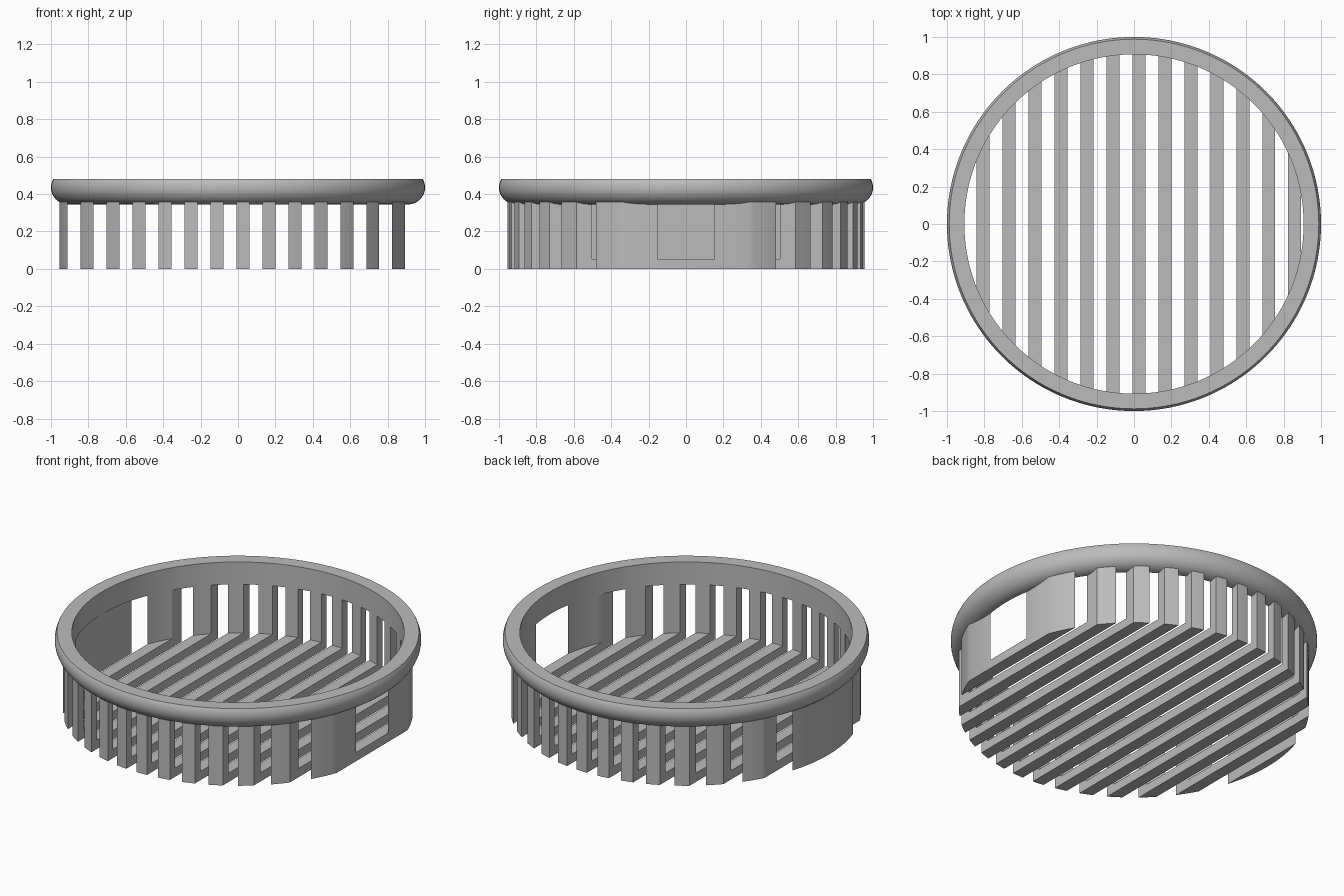
import bpy, bmesh, math
from mathutils import Matrix, Vector

SEGMENTS = 160
INNER, OUTER = 0.907, 0.955
PITCH, SLOT = 0.1388, 0.0695

if "Cube" in bpy.data.objects:
    bpy.data.objects.remove(bpy.data.objects["Cube"])

grey = bpy.data.materials.new("grey")
grey.use_nodes = True
grey.diffuse_color = (0.5, 0.5, 0.5, 1)
grey.node_tree.nodes["Principled BSDF"].inputs["Base Color"].default_value = grey.diffuse_color


def make_object(name, bm):
    bmesh.ops.recalc_face_normals(bm, faces=bm.faces)
    mesh = bpy.data.meshes.new(name)
    bm.to_mesh(mesh)
    bm.free()
    mesh.materials.append(grey)
    obj = bpy.data.objects.new(name, mesh)
    bpy.context.collection.objects.link(obj)
    return obj


def activate(obj):
    bpy.ops.object.select_all(action='DESELECT')
    obj.select_set(True)
    bpy.context.view_layer.objects.active = obj


def cylinder(name, radius, bottom, top):
    bm = bmesh.new()
    bmesh.ops.create_cone(bm, cap_ends=True, segments=SEGMENTS, radius1=radius,
                          radius2=radius, depth=top - bottom,
                          matrix=Matrix.Translation((0, 0, (top + bottom) / 2)))
    return make_object(name, bm)


def cut(obj, cutter):
    activate(obj)
    mod = obj.modifiers.new("cut", 'BOOLEAN')
    mod.operation, mod.solver, mod.object = 'DIFFERENCE', 'EXACT', cutter
    bpy.ops.object.modifier_apply(modifier=mod.name)
    bpy.data.objects.remove(cutter)


def smooth(obj):
    activate(obj)
    bpy.ops.object.shade_smooth_by_angle(angle=math.radians(30))


# Basket: a shallow cup with a thin floor
basket = cylinder("slatted_basket", OUTER, 0, 0.358)
cut(basket, cylinder("hollow_cutter", INNER, 0.053, 1))

# Parallel slots through floor and wall leave the slats
bm = bmesh.new()
for k in range(-7, 7):
    centre = Vector((0.061 + k * PITCH + SLOT / 2, 0, 0.2))
    bmesh.ops.create_cube(bm, size=1, matrix=Matrix.Translation(centre)
                          @ Matrix.Diagonal((SLOT, 3, 1, 1)))
cut(basket, make_object("slot_cutter", bm))
smooth(basket)

# Rim: a quarter-round lip with a flat top, spun round the axis
bm = bmesh.new()
end = math.asin(0.045 / 0.09)
profile = [(INNER, 0.345)]
for i in range(17):
    a = -math.pi / 2 + (end + math.pi / 2) * i / 16
    profile.append((0.91 + 0.09 * math.cos(a), 0.435 + 0.09 * math.sin(a)))
profile.append((INNER, 0.48))
verts = [bm.verts.new((r, 0, z)) for r, z in profile]
edges = [bm.edges.new((a, b)) for a, b in zip(verts, verts[1:] + verts[:1])]
bmesh.ops.spin(bm, geom=verts + edges, axis=(0, 0, 1), cent=(0, 0, 0),
               angle=math.tau, steps=SEGMENTS, use_duplicate=False)
bmesh.ops.remove_doubles(bm, verts=bm.verts, dist=0.0001)
smooth(make_object("rounded_rim", bm))
